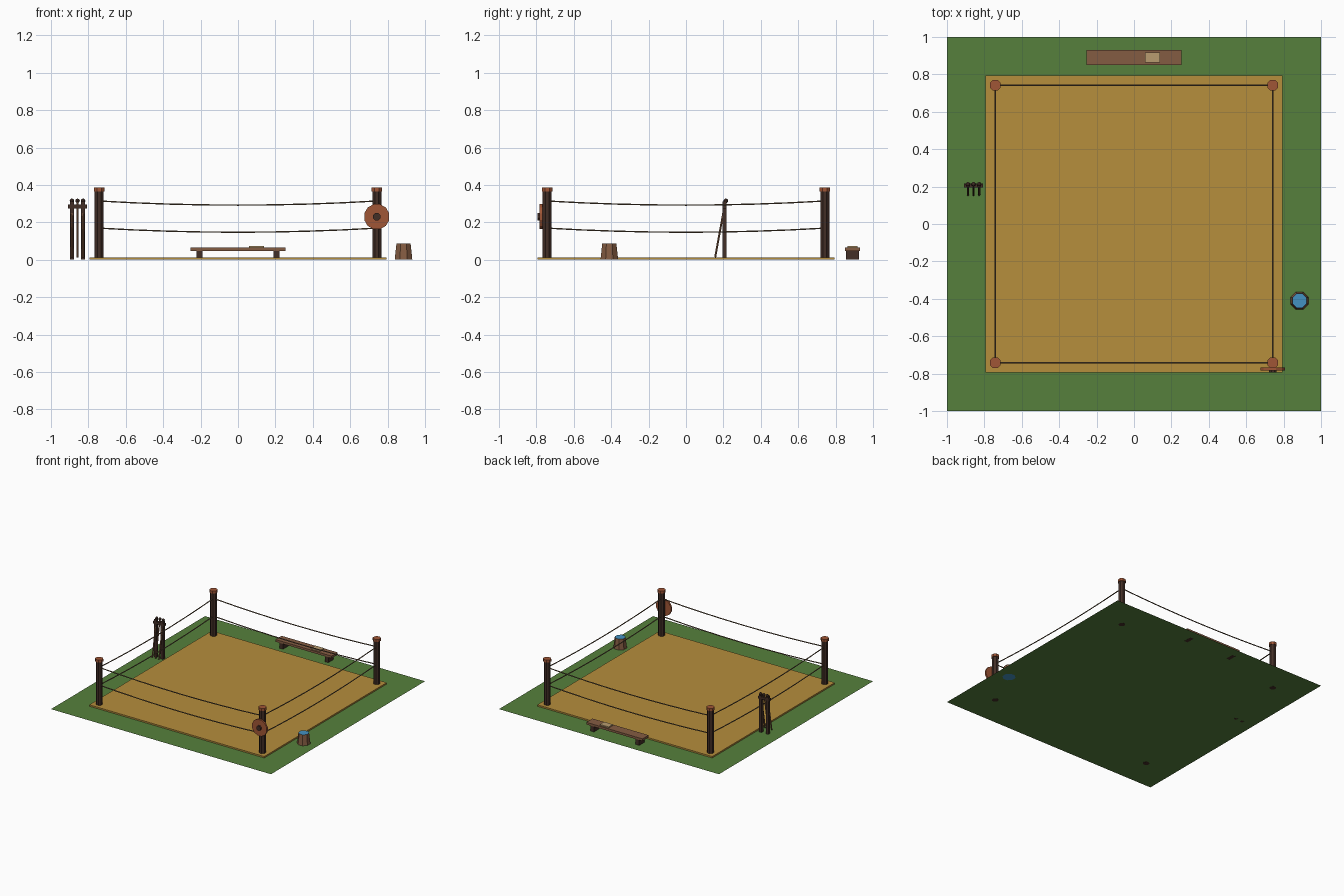
import bpy, bmesh, math
from mathutils import Vector

if "Cube" in bpy.data.objects:
    bpy.data.objects.remove(bpy.data.objects["Cube"])


def colour(name, r, g, b):
    lin = [((c / 255 + 0.055) / 1.055) ** 2.4 if c > 10 else c / 3295 for c in (r, g, b)]
    m = bpy.data.materials.new(name)
    m.diffuse_color = (*lin, 1)
    m.use_nodes = True
    m.node_tree.nodes["Principled BSDF"].inputs["Base Color"].default_value = m.diffuse_color
    return m


GRASS = colour("grass green", 86, 128, 60)
SAND = colour("sand", 182, 142, 60)
DARK = colour("dark wood", 66, 46, 38)
WOOD = colour("plank wood", 132, 92, 66)
RUST = colour("red brown", 160, 86, 54)
ROPE = colour("rope", 112, 92, 68)
CLOTH = colour("cloth", 184, 156, 112)
WATER = colour("water blue", 68, 146, 194)


def finish(name, bm, mats):
    me = bpy.data.meshes.new(name)
    bm.to_mesh(me)
    bm.free()
    for m in mats:
        me.materials.append(m)
    ob = bpy.data.objects.new(name, me)
    bpy.context.collection.objects.link(ob)
    return ob


def box(name, x0, x1, y0, y1, z0, z1, mat):
    bm = bmesh.new()
    bmesh.ops.create_cube(bm, size=1)
    for v in bm.verts:
        v.co = ((x0 + x1) / 2 + v.co.x * (x1 - x0),
                (y0 + y1) / 2 + v.co.y * (y1 - y0),
                (z0 + z1) / 2 + v.co.z * (z1 - z0))
    return finish(name, bm, [mat])


def rod(name, a, b, r0, r1, sides, *mats):
    """Faceted cylinder or cone frustum running from point a to point b."""
    a, b = Vector(a), Vector(b)
    bm = bmesh.new()
    bmesh.ops.create_cone(bm, cap_ends=True, segments=sides, radius1=r0, radius2=r1,
                          depth=(b - a).length)
    bmesh.ops.rotate(bm, verts=bm.verts, matrix=Matrix_z(math.pi / sides))
    if len(mats) > 1:                      # caps take the second colour
        for f in bm.faces:
            f.material_index = int(abs(f.normal.z) > 0.9)
    rot = (b - a).to_track_quat('Z', 'Y').to_matrix()
    for v in bm.verts:
        v.co = rot @ v.co + (a + b) / 2
    return finish(name, bm, mats)


def Matrix_z(angle):
    from mathutils import Matrix
    return Matrix.Rotation(angle, 3, 'Z')


# Grass sheet and raised sand floor
bm = bmesh.new()
bmesh.ops.create_grid(bm, x_segments=1, y_segments=1, size=1)
for v in bm.verts:
    v.co.z = 0.0005
finish("grass", bm, [GRASS])
box("sand_floor", -0.795, 0.795, -0.795, 0.795, 0.001, 0.013, SAND)

# Corner posts with caps
P = 0.742
corners = [(-P, -P), (P, -P), (P, P), (-P, P)]
for x, y in corners:
    rod("corner_post", (x, y, 0), (x, y, 0.368), 0.026, 0.026, 8, DARK)
    rod("post_cap", (x, y, 0.366), (x, y, 0.387), 0.031, 0.031, 8, RUST)

# Two sagging ropes along each side
STEPS = 8
for i in range(4):
    a, b = corners[i], corners[(i + 1) % 4]
    for z in (0.314, 0.169):
        cu = bpy.data.curves.new("rope", 'CURVE')
        cu.dimensions = '3D'
        cu.bevel_depth = 0.004
        cu.bevel_resolution = 1
        sp = cu.splines.new('POLY')
        sp.points.add(STEPS)
        for k, p in enumerate(sp.points):
            t = k / STEPS
            p.co = (a[0] + (b[0] - a[0]) * t, a[1] + (b[1] - a[1]) * t,
                    z - 0.022 * 4 * t * (1 - t), 1)
        cu.materials.append(ROPE)
        bpy.context.collection.objects.link(bpy.data.objects.new("rope", cu))

# Round gong with dark centre, on the front right post
rod("gong", (P, -0.768, 0.23), (P, -0.782, 0.23), 0.069, 0.069, 12, RUST)
rod("gong_boss", (P, -0.780, 0.23), (P, -0.794, 0.23), 0.021, 0.021, 8, DARK)

# Bench with folded cloth
box("bench_seat", -0.255, 0.255, 0.85, 0.93, 0.047, 0.065, WOOD)
for s in (-1, 1):
    box("bench_leg", s * 0.206 - 0.016, s * 0.206 + 0.016, 0.855, 0.925, 0, 0.047, DARK)
box("folded_cloth", 0.06, 0.14, 0.863, 0.918, 0.065, 0.074, CLOTH)

# Water bucket, wider at its base
rod("bucket", (0.885, -0.41, 0), (0.885, -0.41, 0.086), 0.051, 0.041, 8, WOOD, WATER)

# Rack with three leaning staffs
for x in (-0.888, -0.828):
    box("rack_post", x - 0.011, x + 0.011, 0.194, 0.216, 0, 0.31, DARK)
box("rack_bar", -0.908, -0.808, 0.195, 0.217, 0.274, 0.294, DARK)
for x in (-0.888, -0.858, -0.828):
    rod("staff", (x, 0.156, 0.013), (x, 0.211, 0.315), 0.006, 0.006, 6, WOOD)
    bm = bmesh.new()
    bmesh.ops.create_uvsphere(bm, u_segments=8, v_segments=6, radius=0.012)
    bmesh.ops.translate(bm, verts=bm.verts, vec=(x, 0.213, 0.315))
    finish("staff_knob", bm, [DARK])
